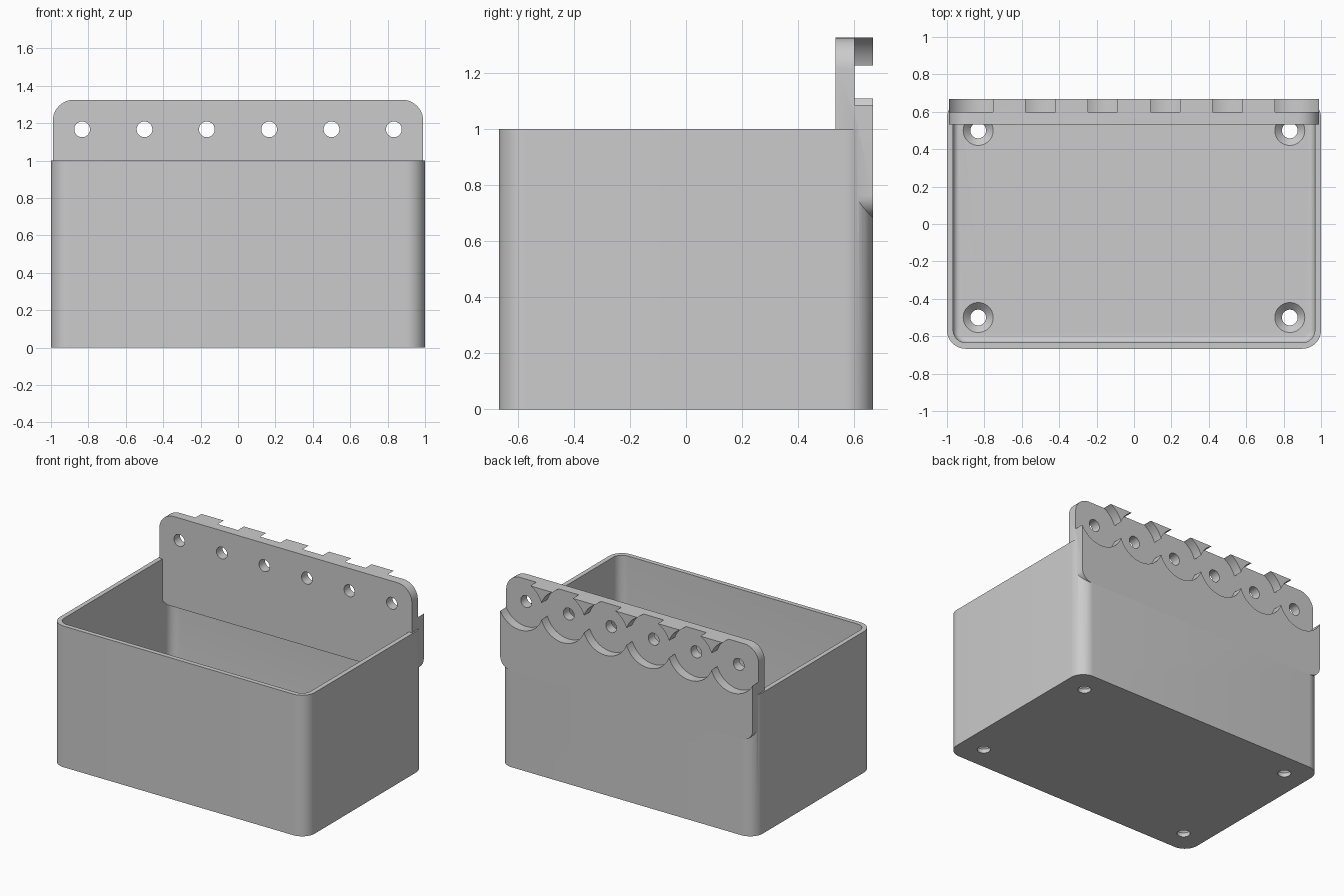
import bpy, bmesh
from math import sin, cos, pi, radians
from mathutils import Matrix

cube = bpy.data.objects.get("Cube")
if cube:
    bpy.data.objects.remove(cube, do_unlink=True)

grey = bpy.data.materials.new("light grey plastic")
grey.use_nodes = True
grey.diffuse_color = (0.6, 0.6, 0.6, 1)
grey.node_tree.nodes["Principled BSDF"].inputs["Base Color"].default_value = (0.6, 0.6, 0.6, 1)

WALL, FLOOR = 0.033, 0.067
BACK = 0.667          # outer face of the rear wall
HOLE_Z = 1.167        # height of the row of mounting holes


def make_object(name, bm):
    bmesh.ops.recalc_face_normals(bm, faces=bm.faces)
    mesh = bpy.data.meshes.new(name)
    bm.to_mesh(mesh)
    bm.free()
    obj = bpy.data.objects.new(name, mesh)
    bpy.context.collection.objects.link(obj)
    mesh.materials.append(grey)
    return obj


def rounded_rectangle(a, b, low_radius, high_radius, steps=12):
    """Outline centred on the origin, half sizes a and b."""
    points = []
    for quarter, (sx, sy) in enumerate([(1, 1), (-1, 1), (-1, -1), (1, -1)]):
        r = high_radius if sy > 0 else low_radius
        for i in range(steps + 1):
            t = (quarter + i / steps) * pi / 2
            points.append((sx * (a - r) + r * cos(t), sy * (b - r) + r * sin(t)))
    return points


def prism(name, outline, depth, fillet=0):
    """Extrude an outline up from z = 0, optionally rounding its lower rim."""
    bm = bmesh.new()
    base = bm.faces.new([bm.verts.new((x, y, 0)) for x, y in outline])
    rim = list(base.edges)
    new = bmesh.ops.extrude_face_region(bm, geom=[base], use_keep_orig=True)["geom"]
    bmesh.ops.translate(bm, vec=(0, 0, depth),
                        verts=[v for v in new if isinstance(v, bmesh.types.BMVert)])
    if fillet:
        bmesh.ops.recalc_face_normals(bm, faces=bm.faces)
        bmesh.ops.bevel(bm, geom=rim, offset=fillet, segments=6,
                        profile=0.5, affect='EDGES')
    return make_object(name, bm)


def cone(name, r1, r2, depth, location, along_y=False):
    bm = bmesh.new()
    matrix = Matrix.Translation(location)
    if along_y:
        matrix = matrix @ Matrix.Rotation(radians(90), 4, 'X')
    bmesh.ops.create_cone(bm, cap_ends=True, segments=64, radius1=r1, radius2=r2,
                          depth=depth, matrix=matrix)
    return make_object(name, bm)


def combine(target, tool, operation='DIFFERENCE'):
    mod = target.modifiers.new("boolean", 'BOOLEAN')
    mod.object, mod.operation, mod.solver = tool, operation, 'EXACT'
    bpy.context.view_layer.objects.active = target
    bpy.ops.object.modifier_apply(modifier=mod.name)
    bpy.data.objects.remove(tool, do_unlink=True)


# Open bin with a filleted cavity
storage_bin = prism("storage_bin", rounded_rectangle(1, BACK, 0.1, 0.1), 1)
cavity = prism("cavity", rounded_rectangle(1 - WALL, BACK - WALL, 0.067, 0.067), 1.2, WALL)
cavity.data.transform(Matrix.Translation((0, 0, FLOOR)))
combine(storage_bin, cavity)

# Countersunk screw holes in the floor
for x in (-0.833, 0.833):
    for y in (-0.5, 0.5):
        combine(storage_bin, cone("screw_hole", 0.042, 0.042, 0.4, (x, y, 0)))
        combine(storage_bin, cone("countersink", 0.036, 0.084, 0.048, (x, y, FLOOR - 0.02)))

# Hanging plate through the rear wall
bottom, top = 0.685, 1.325
half = (top - bottom) / 2
plate = prism("hanging_plate", rounded_rectangle(0.99, half, 0.08, 0.112), 0.134)
plate.data.transform(Matrix.Translation((0, BACK, bottom + half))
                     @ Matrix.Rotation(radians(90), 4, 'X'))
combine(storage_bin, plate, 'UNION')

# Round rear recesses and mounting holes
for i in range(6):
    x = (i - 2.5) / 3
    combine(storage_bin, cone("recess", 0.177, 0.177, 0.2, (x, 0.7, HOLE_Z), True))
    combine(storage_bin, cone("mounting_hole", 0.042, 0.042, 0.4, (x, 0.6, HOLE_Z), True))

bpy.ops.object.select_all(action='DESELECT')
storage_bin.select_set(True)
bpy.context.view_layer.objects.active = storage_bin
bpy.ops.object.shade_smooth_by_angle(angle=radians(30))
